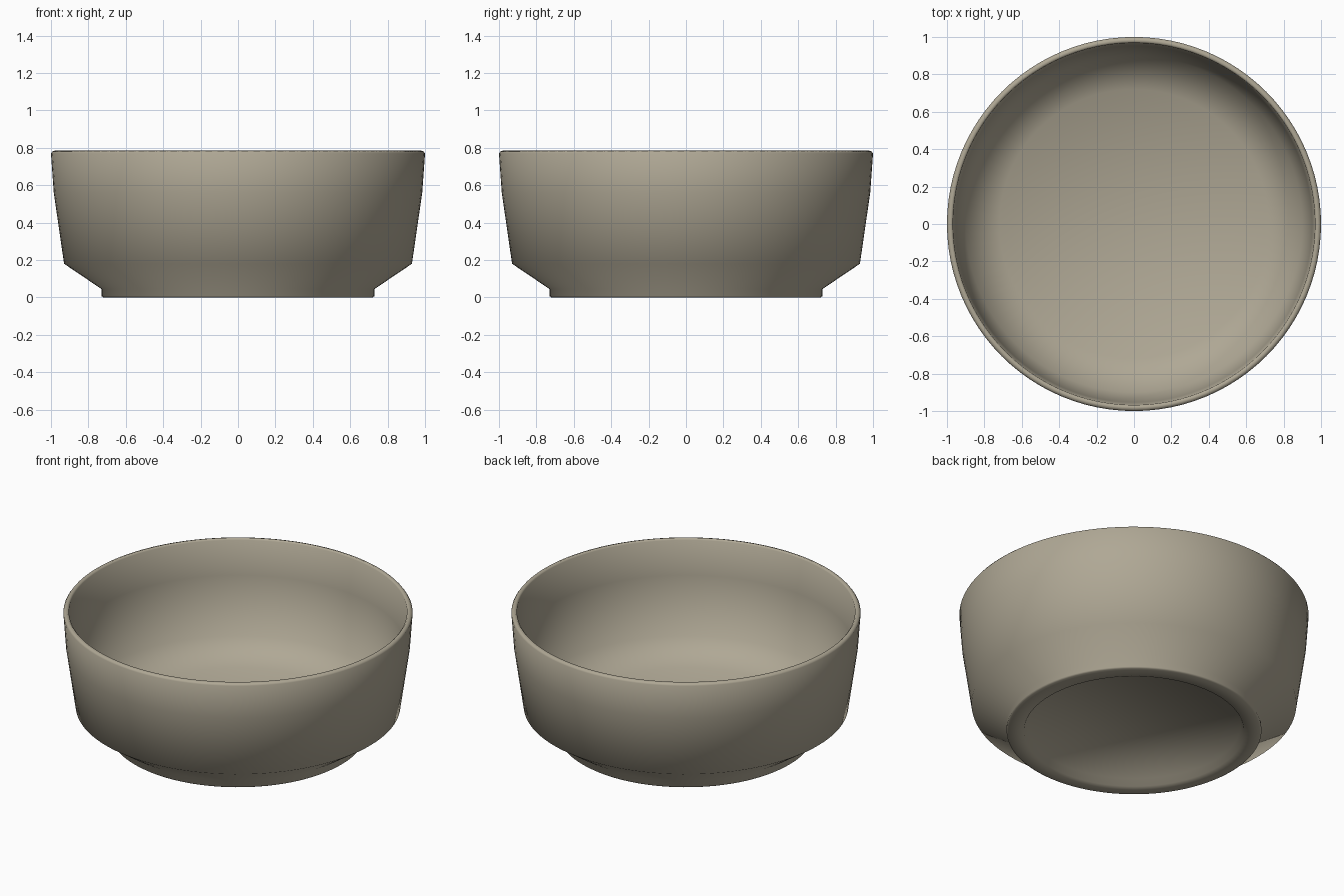
import bpy, bmesh, math

if "Cube" in bpy.data.objects:
    bpy.data.objects.remove(bpy.data.objects["Cube"])

clay = bpy.data.materials.new("warm grey clay")
clay.diffuse_color = (0.43, 0.39, 0.30, 1)
clay.use_nodes = True
clay.node_tree.nodes["Principled BSDF"].inputs["Base Color"].default_value = clay.diffuse_color

SIDES = 96
# radius, height: underside recess, foot ring, outer wall, rim, inner wall, floor
profile = [(0.61, 0.04), (0.63, 0.0), (0.72, 0.0), (0.73, 0.007), (0.73, 0.045),
           (0.93, 0.18), (0.985, 0.56), (1.0, 0.77), (0.993, 0.78),
           (0.977, 0.785), (0.968, 0.775), (0.953, 0.56), (0.90, 0.20), (0.72, 0.085)]

bm = bmesh.new()
rings = []
for r, z in profile:
    rings.append([bm.verts.new((r * math.cos(2 * math.pi * i / SIDES),
                                r * math.sin(2 * math.pi * i / SIDES), z))
                  for i in range(SIDES)])
for a, b in zip(rings, rings[1:]):
    for i in range(SIDES):
        j = (i + 1) % SIDES
        bm.faces.new((a[i], a[j], b[j], b[i]))
# flat caps: underside and inside floor
bm.faces.new(rings[0][::-1])
bm.faces.new(rings[-1])
bmesh.ops.recalc_face_normals(bm, faces=bm.faces[:])
for f in bm.faces:
    f.smooth = True

mesh = bpy.data.meshes.new("bowl")
bm.to_mesh(mesh)
bm.free()
mesh.materials.append(clay)
bowl = bpy.data.objects.new("bowl", mesh)
bpy.context.collection.objects.link(bowl)
